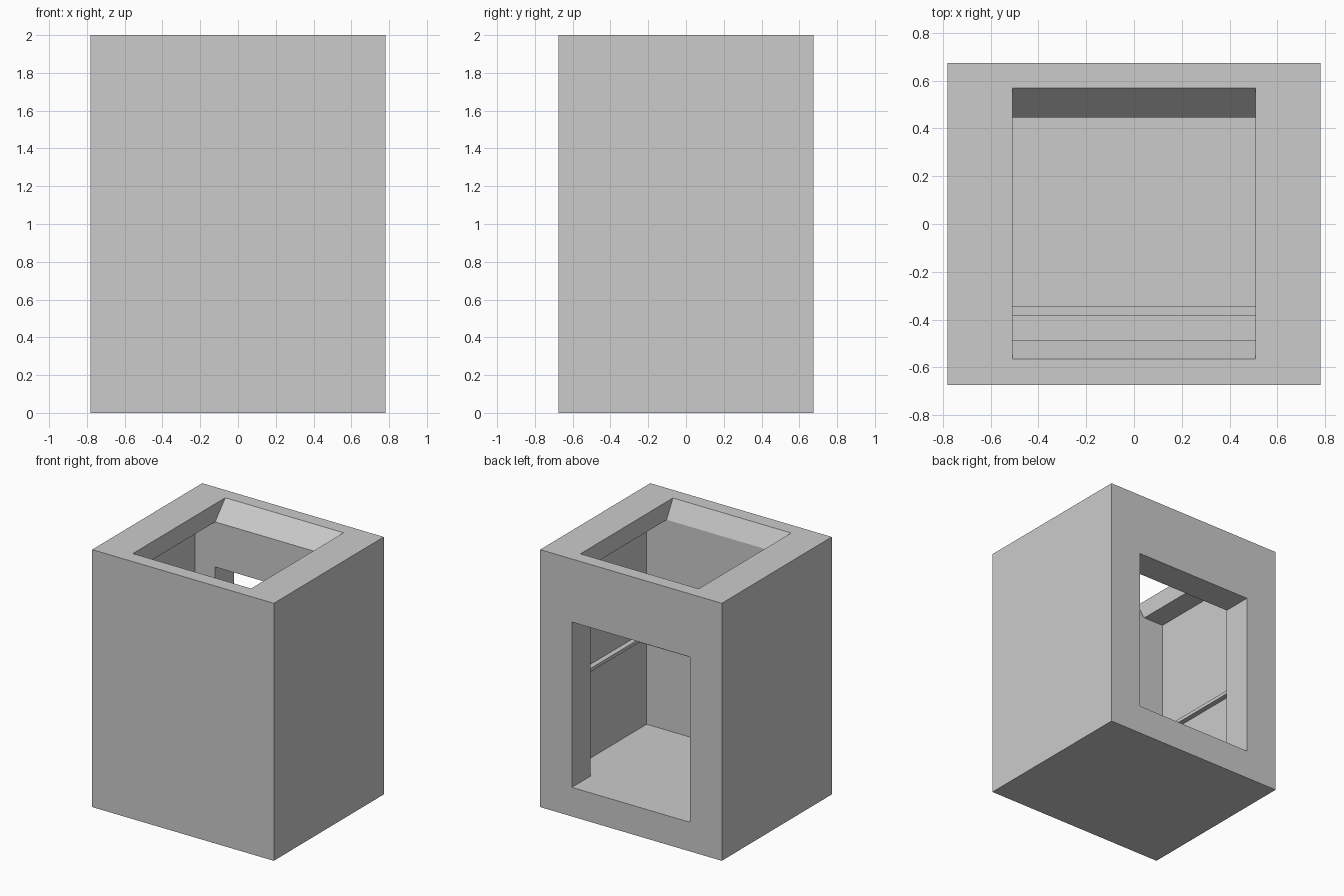
import bpy, bmesh

if "Cube" in bpy.data.objects:
    bpy.data.objects.remove(bpy.data.objects["Cube"])


def extrude_profile(name, points, half_x):
    """Solid from a (y, z) outline, extruded from -half_x to +half_x."""
    bm = bmesh.new()
    face = bm.faces.new([bm.verts.new((-half_x, y, z)) for y, z in points])
    ext = bmesh.ops.extrude_face_region(bm, geom=[face])["geom"]
    bmesh.ops.translate(bm, vec=(2 * half_x, 0, 0),
                        verts=[g for g in ext if isinstance(g, bmesh.types.BMVert)])
    bmesh.ops.recalc_face_normals(bm, faces=bm.faces)
    mesh = bpy.data.meshes.new(name)
    bm.to_mesh(mesh)
    bm.free()
    obj = bpy.data.objects.new(name, mesh)
    bpy.context.collection.objects.link(obj)
    return obj


def rect(y0, y1, z0, z1):
    return [(y0, z0), (y1, z0), (y1, z1), (y0, z1)]


def box(name, x0, x1, y0, y1, z0, z1):
    obj = extrude_profile(name, rect(y0, y1, z0, z1), (x1 - x0) / 2)
    obj.location.x = (x0 + x1) / 2
    return obj


def cut(target, cutter):
    cutter.hide_render = True
    mod = target.modifiers.new("cut", 'BOOLEAN')
    mod.operation, mod.solver, mod.object = 'DIFFERENCE', 'EXACT', cutter
    bpy.context.view_layer.objects.active = target
    bpy.ops.object.modifier_apply(modifier=mod.name)
    bpy.data.objects.remove(cutter)


FRONT, BACK, FLOOR, CEIL, ROOM_X = -0.488, 0.445, 0.226, 1.86, 0.68

# Outer block with a hollow chamber
body = extrude_profile("housing", rect(-0.675, 0.675, 0, 2), 0.78)
cut(body, extrude_profile("chamber_cutter", rect(FRONT, BACK, FLOOR, CEIL), ROOM_X))

# Flared top opening and back doorway share one outline
cut(body, extrude_profile("opening_cutter", [
    (BACK, FLOOR), (0.8, FLOOR), (0.8, 1.51), (0.3, 1.51), (0.3, 1.75),
    (BACK, CEIL), (0.57, 2), (0.57, 2.1), (-0.565, 2.1), (-0.565, 2),
    (FRONT, CEIL), (-0.3, 1.75), (-0.3, 0.5), (0.3, 0.5)], 0.508))

# Rails on both inner side walls and a cross bar near the front
R0, R1, W = 0.928, 0.955, 0.04
for side, s in (("right", 1), ("left", -1)):
    a, b = sorted((s * ROOM_X, s * (ROOM_X - W)))
    box(side + "_rail", a, b, FRONT, BACK, R0, R1)
box("front_cross_bar", W - ROOM_X, ROOM_X - W, -0.385, -0.345, R0, R1)
